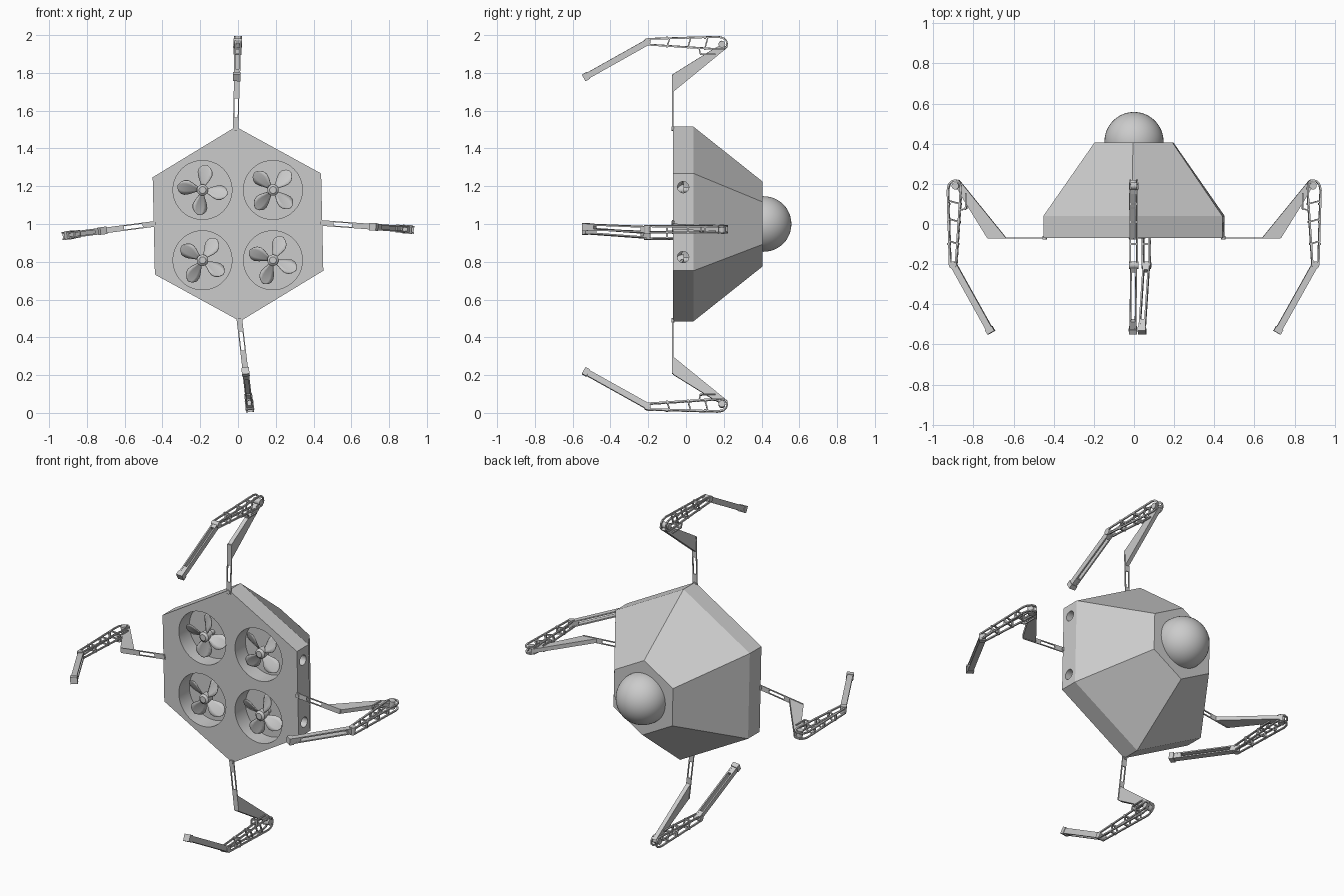
import bpy, bmesh, math
from mathutils import Matrix, Vector

if "Cube" in bpy.data.objects:
    bpy.data.objects.remove(bpy.data.objects["Cube"], do_unlink=True)

grey = bpy.data.materials.new("hull grey")
grey.use_nodes = True
COL = (0.6, 0.6, 0.6, 1)
grey.diffuse_color = COL
grey.node_tree.nodes["Principled BSDF"].inputs["Base Color"].default_value = COL

FRONT = -0.07
CENTRE = Vector((0, 0, 1))


def finish(name, bm, matrix=Matrix(), smooth=False):
    bmesh.ops.recalc_face_normals(bm, faces=bm.faces)
    me = bpy.data.meshes.new(name)
    bm.to_mesh(me)
    bm.free()
    me.transform(matrix)
    me.materials.append(grey)
    ob = bpy.data.objects.new(name, me)
    bpy.context.collection.objects.link(ob)
    if smooth:
        activate(ob)
        bpy.ops.object.shade_smooth_by_angle(angle=math.radians(35))
    return ob


def activate(ob):
    bpy.ops.object.select_all(action='DESELECT')
    ob.select_set(True)
    bpy.context.view_layer.objects.active = ob


def cylinder(bm, p, q, r, seg=32, r2=None):
    p, q = Vector(p), Vector(q)
    rot = (q - p).to_track_quat('Z', 'Y').to_matrix().to_4x4()
    bmesh.ops.create_cone(bm, cap_ends=True, segments=seg, radius1=r,
                          radius2=r if r2 is None else r2, depth=(q - p).length,
                          matrix=Matrix.Translation((p + q) / 2) @ rot)


def plate(bm, pts, s0, s1):
    """Flat outline in the leg plane, given thickness across it."""
    a = [bm.verts.new((x, y, s0)) for x, y in pts]
    b = [bm.verts.new((x, y, s1)) for x, y in pts]
    bm.faces.new(a)
    bm.faces.new(b[::-1])
    for i in range(len(pts)):
        j = (i + 1) % len(pts)
        bm.faces.new((a[i], a[j], b[j], b[i]))


def beam(bm, p, q, width, s0, s1):
    """Straight rectangular bar between two points of the leg plane."""
    p, q = Vector(p), Vector(q)
    d = (q - p).normalized()
    n = Vector((-d.y, d.x)) * width / 2
    plate(bm, [p + n, q + n, q - n, p - n], s0, s1)


# Hull: straight hexagonal rim, then a taper to a small rear hexagon
bm = bmesh.new()
rings = []
for y, rad in ((FRONT, 0.515), (0.04, 0.515), (0.405, 0.225)):
    ang = [math.radians(31.3 + 60 * k) for k in range(6)]
    rings.append([bm.verts.new(CENTRE + Vector((rad * math.cos(a), y, rad * math.sin(a))))
                  for a in ang])
bm.faces.new(rings[0])
bm.faces.new(rings[-1])
for a, b in zip(rings, rings[1:]):
    for i in range(6):
        j = (i + 1) % 6
        bm.faces.new((a[i], a[j], b[j], b[i]))
hull = finish("hull", bm)


def cut(target, p, q, r, seg):
    bm = bmesh.new()
    cylinder(bm, p, q, r, seg)
    cutter = finish("cutter", bm)
    cutter.hide_render = True
    mod = target.modifiers.new("cut", 'BOOLEAN')
    mod.operation = 'DIFFERENCE'
    mod.solver = 'EXACT'
    mod.object = cutter
    activate(target)
    bpy.ops.object.modifier_apply(modifier=mod.name)
    bpy.data.objects.remove(cutter, do_unlink=True)


# Fan ducts in the front, two ports in the left rim
fans = {"upper_right": (-0.188, 1.18, 75), "upper_left": (0.185, 1.18, 40),
        "lower_right": (-0.188, 0.808, 50), "lower_left": (0.185, 0.808, 62)}
for x, z, turn in fans.values():
    cut(hull, (x, FRONT - 0.1, z), (x, 0.03, z), 0.156, 48)
for z in (1.195, 0.825):
    cut(hull, (0.28, -0.015, z), (0.6, -0.015, z), 0.03, 24)
activate(hull)
bpy.ops.object.shade_smooth_by_angle(angle=math.radians(20))

# Rear dome
bm = bmesh.new()
bmesh.ops.create_uvsphere(bm, u_segments=48, v_segments=24, radius=0.147)
finish("rear_dome", bm, Matrix.Translation((0, 0.411, 1)), True)

# Fans: hub, shaft and four twisted blades
stations = [(0.015, 0.010), (0.04, 0.022), (0.07, 0.038), (0.095, 0.045),
            (0.115, 0.040), (0.128, 0.026), (0.134, 0.008)]
for name, (x, z, turn) in fans.items():
    place = Matrix.Translation((x, FRONT + 0.035, z))
    bm = bmesh.new()
    cylinder(bm, (0, 0.025, 0), (0, -0.02, 0), 0.03, 24)
    cylinder(bm, (0, -0.02, 0), (0, -0.03, 0), 0.03, 24, 0.018)
    cylinder(bm, (0, 0.07, 0), (0, 0.02, 0), 0.014, 16)
    finish("fan_hub_" + name, bm, place, True)
    bm = bmesh.new()
    for k in range(4):
        spin = Matrix.Rotation(math.radians(-turn - 90 * k), 4, 'Y')
        rows = []
        for r, half in stations:
            pitch = math.radians(48 - 190 * r)
            rows.append([])
            for t in (-1, -0.5, 0, 0.5, 1):
                w = half * t
                co = Vector((r - 0.2 * abs(t) * half, w * math.sin(pitch),
                             w * math.cos(pitch) + 0.1 * r))
                rows[-1].append(bm.verts.new(spin @ co))
        for a, b in zip(rows, rows[1:]):
            for i in range(4):
                bm.faces.new((a[i], a[i + 1], b[i + 1], b[i]))
    blades = finish("fan_blades_" + name, bm, place, True)
    solid = blades.modifiers.new("thickness", 'SOLIDIFY')
    solid.thickness = 0.004
    solid.offset = 0

# Legs, drawn as (outward, depth) outlines and turned into place
legs = {"top": ((-0.012, 1.505), 88.7), "left": ((0.445, 1.005), -4.2),
        "bottom": ((0.008, 0.49), -83.3), "right": ((-0.445, 1.0), 187.5)}
W = 0.021
for name, ((x, z), angle) in legs.items():
    place = Matrix.Translation((x, 0, z)) @ Matrix.Rotation(math.radians(-angle), 4, 'Y')

    # Slotted strut lying in the front plane, with a root pin
    bm = bmesh.new()
    y0, y1 = FRONT - 0.003, FRONT + 0.003
    for r0, r1, s0, s1 in ((-0.01, 0.06, -0.015, 0.015), (0.16, 0.285, -0.015, 0.015),
                           (0.06, 0.16, -0.015, -0.009), (0.06, 0.16, 0.009, 0.015)):
        plate(bm, [(r0, y0), (r1, y0), (r1, y1), (r0, y1)], s0, s1)
    cylinder(bm, (0, FRONT - 0.008, 0), (0, FRONT + 0.01, 0), 0.012, 12)
    finish("leg_strut_" + name, bm, place)

    # Wedge-shaped upper arm
    bm = bmesh.new()
    plate(bm, [(0.193, FRONT), (0.288, FRONT), (0.425, 0.15), (0.445, 0.19), (0.43, 0.22)],
          -0.012, 0.012)
    finish("upper_arm_" + name, bm, place)

    # Open truss: two rail loops joined by rungs
    bm = bmesh.new()
    loop = [(0.445, -0.205), (0.475, -0.205), (0.486, 0.17), (0.48, 0.197), (0.463, 0.215),
            (0.44, 0.218), (0.424, 0.205), (0.42, 0.18)]
    for s in (-1, 1):
        s0, s1 = sorted((s * W, s * (W - 0.008)))
        for i, p in enumerate(loop):
            beam(bm, p, loop[(i + 1) % len(loop)], 0.009, s0, s1)
        for y in (-0.1, 0.01, 0.1):
            beam(bm, (0.442 - 0.06 * (y + 0.2), y), (0.48, y + 0.015), 0.007, s0, s1)
        beam(bm, (0.395, 0.075), (0.395, 0.155), 0.007, s0, s1)
        beam(bm, (0.395, 0.075), (0.425, 0.07), 0.007, s0, s1)
    for y in (-0.1, 0.01, 0.1):
        beam(bm, (0.475, y), (0.487, y), 0.01, -W, W)
        beam(bm, (0.436 - 0.06 * (y + 0.2), y), (0.446 - 0.06 * (y + 0.2), y), 0.01, -W, W)
    beam(bm, (0.392, 0.08), (0.4, 0.08), 0.01, -W, W)
    finish("forearm_truss_" + name, bm, place)

    # Elbow and knee pins
    bm = bmesh.new()
    cylinder(bm, (0.447, 0.19, -W - 0.002), (0.447, 0.19, W + 0.002), 0.018, 16)
    cylinder(bm, (0.46, -0.205, -W - 0.002), (0.46, -0.205, W + 0.002), 0.018, 16)
    finish("leg_pins_" + name, bm, place, True)

    # Lower leg: two side plates, a spacer and a tip block
    bm = bmesh.new()
    knee, tip = Vector((0.46, -0.2)), Vector((0.272, -0.535))
    for s in (-1, 1):
        s0, s1 = sorted((s * 0.017, s * 0.009))
        beam(bm, knee, tip, 0.032, s0, s1)
    beam(bm, knee, knee.lerp(tip, 0.1), 0.03, -0.016, 0.016)
    beam(bm, knee.lerp(tip, 0.84), tip, 0.03, -0.016, 0.016)
    beam(bm, knee.lerp(tip, 0.95), knee.lerp(tip, 1.02), 0.04, -0.02, 0.02)
    finish("lower_leg_" + name, bm, place)
